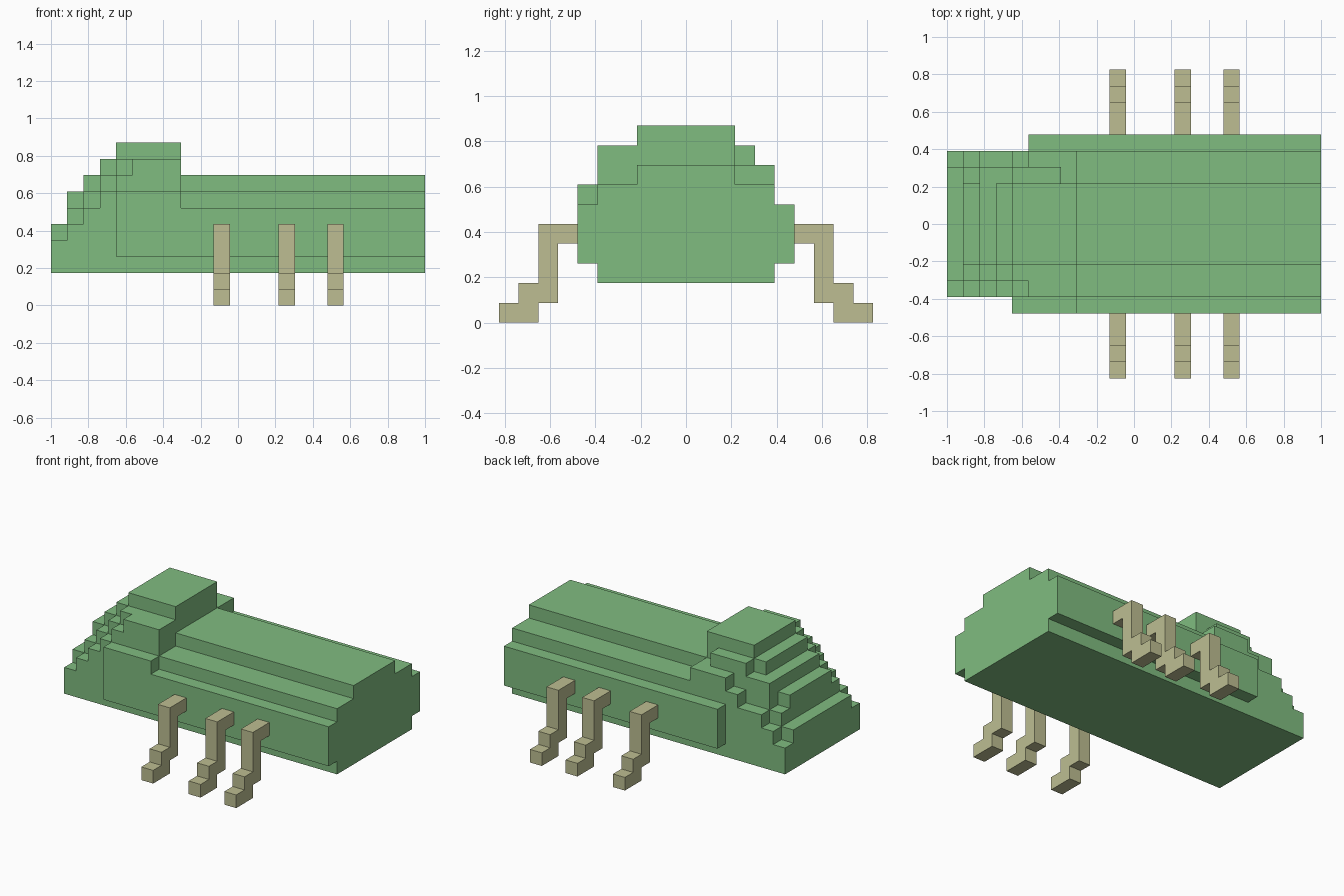
import bpy, bmesh, math
from mathutils import Vector

if "Cube" in bpy.data.objects:
    bpy.data.objects.remove(bpy.data.objects["Cube"], do_unlink=True)

U = 2 / 23  # edge length of one block; the body is 23 blocks long


def material(name, rgb):
    m = bpy.data.materials.new(name)
    m.use_nodes = True
    m.diffuse_color = (*rgb, 1)
    m.node_tree.nodes["Principled BSDF"].inputs["Base Color"].default_value = (*rgb, 1)
    return m


def block_object(name, cells, mat):
    """Skin a set of (x, y, z) blocks with their outer faces only."""
    bm = bmesh.new()
    for cell in cells:
        centre = Vector((cell[0] - 11, cell[1], cell[2] + 0.5))
        for axis in range(3):
            for sign in (-1, 1):
                n = Vector((0, 0, 0))
                n[axis] = sign
                if tuple(int(c + d) for c, d in zip(cell, n)) in cells:
                    continue
                a = Vector((0, 0, 0))
                a[(axis + 1) % 3] = 0.5
                b = n.cross(a)
                mid = centre + n / 2
                corners = (mid - a - b, mid + a - b, mid + a + b, mid - a + b)
                bm.faces.new([bm.verts.new(p * U) for p in corners])
    bmesh.ops.remove_doubles(bm, verts=bm.verts[:], dist=U / 100)
    # merge flat neighbouring faces into clean panels
    bmesh.ops.dissolve_limit(bm, angle_limit=math.radians(1),
                             verts=bm.verts[:], edges=bm.edges[:])
    mesh = bpy.data.meshes.new(name)
    bm.to_mesh(mesh)
    bm.free()
    mesh.materials.append(mat)
    obj = bpy.data.objects.new(name, mesh)
    bpy.context.collection.objects.link(obj)
    return obj


green = material("soft green", (0.216, 0.503, 0.216))
khaki = material("pale khaki", (0.509, 0.515, 0.287))

# Stepped end: top heights along x for each row y (0 means empty)
centre_row = (5, 7, 8, 9, 10, 10, 10, 10)
stepped = {y: centre_row for y in range(-2, 3)}
stepped[-5] = (0, 0, 0, 0, 7, 7, 7, 7)
stepped[-4] = (4, 5, 6, 7, 8, 9, 9, 9)
stepped[-3] = (5, 6, 7, 8, 9, 9, 9, 9)
stepped[3] = (5, 6, 8, 8, 9, 9, 9, 8)
stepped[4] = (4, 5, 6, 6, 7, 8, 8, 8)
stepped[5] = (0, 0, 0, 0, 0, 6, 6, 6)


def long_height(y):
    """Top of the long section: three terraces."""
    return 8 if abs(y) <= 2 else 7 if abs(y) <= 4 else 6


# Body
body = set()
for y, heights in stepped.items():
    bottom = 3 if abs(y) == 5 else 2
    for x in range(23):
        top = heights[x] if x < 8 else long_height(y)
        body |= {(x, y, z) for z in range(bottom, top)}
block_object("body", body, green)

# Cranked legs, three per side
leg_path = [(6, 4), (7, 4), (7, 3), (7, 2), (7, 1), (8, 1), (8, 0), (9, 0)]
for side, label in ((-1, "front"), (1, "back")):
    for x, place in ((10, "right"), (14, "middle"), (17, "left")):
        block_object(f"{label}_{place}_leg", {(x, side * y, z) for y, z in leg_path}, khaki)
